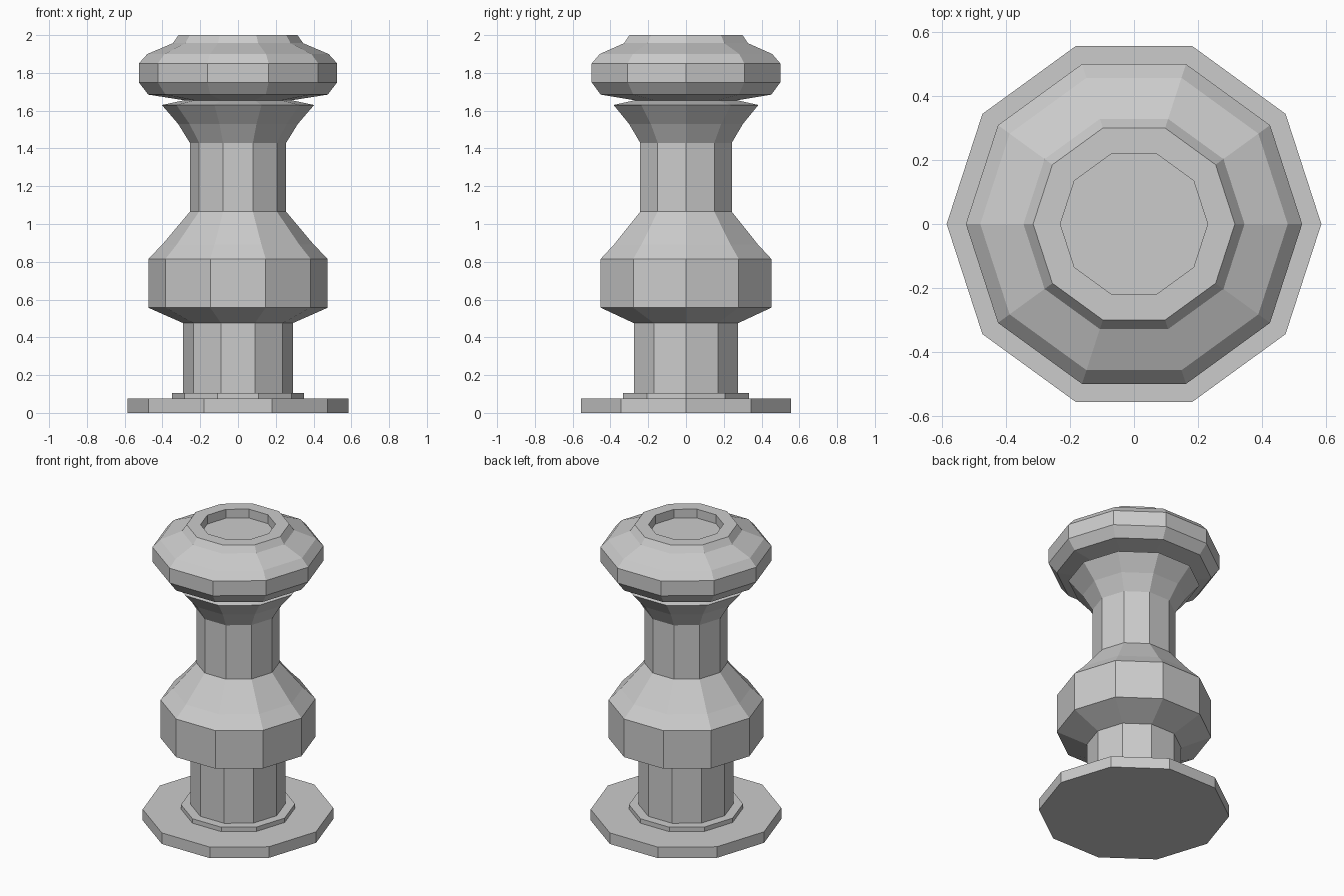
import bpy, bmesh, math

if "Cube" in bpy.data.objects:
    bpy.data.objects.remove(bpy.data.objects["Cube"])

SIDES = 10

# Outline as (radius, height), bottom to top
PROFILE = [
    (0.585, 0.0), (0.585, 0.075),                  # foot plate
    (0.35, 0.075), (0.35, 0.105),                  # small step
    (0.29, 0.105), (0.29, 0.475),                  # lower stem
    (0.475, 0.557), (0.475, 0.815),                # belly
    (0.40, 0.892), (0.255, 1.065),                 # shoulder
    (0.255, 1.43), (0.317, 1.53), (0.403, 1.63),   # upper stem and flare
    (0.285, 1.655), (0.475, 1.685),                # neck groove
    (0.525, 1.75), (0.525, 1.85),                  # cap rim
    (0.48, 1.90), (0.345, 1.957), (0.315, 2.0),    # cap dome
    (0.23, 2.0), (0.23, 1.94),                     # recess in the top
]


def lathe(name, profile, sides):
    bm = bmesh.new()
    rings = []
    for r, z in profile:
        rings.append([bm.verts.new((r * math.cos(math.tau * i / sides),
                                    r * math.sin(math.tau * i / sides), z))
                      for i in range(sides)])
    for a, b in zip(rings, rings[1:]):
        for i in range(sides):
            j = (i + 1) % sides
            bm.faces.new((a[i], a[j], b[j], b[i]))
    # Close the underside and the recess floor
    bm.faces.new(rings[0][::-1])
    bm.faces.new(rings[-1])
    bmesh.ops.recalc_face_normals(bm, faces=bm.faces)
    mesh = bpy.data.meshes.new(name)
    bm.to_mesh(mesh)
    bm.free()
    obj = bpy.data.objects.new(name, mesh)
    bpy.context.collection.objects.link(obj)
    return obj


lathe("turned_post", PROFILE, SIDES)
